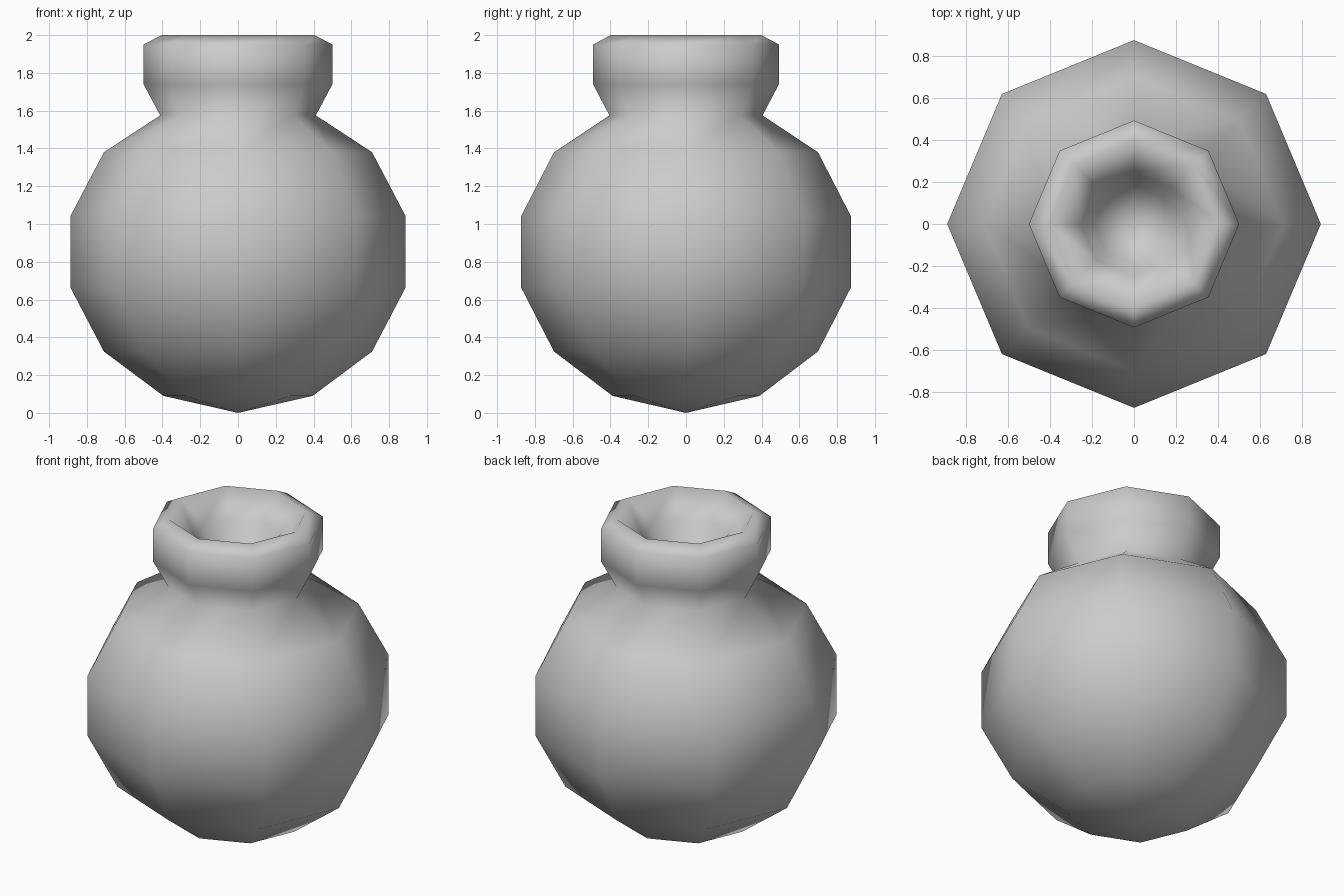
import bpy, bmesh, math

if "Cube" in bpy.data.objects:
    bpy.data.objects.remove(bpy.data.objects["Cube"])

SIDES = 8
Y_SCALE = 0.984  # slightly narrower front to back


def lathe(name, profile):
    """Revolve (radius, z) points; radius 0 makes a single pole vertex."""
    bm = bmesh.new()
    rings = []
    for r, z in profile:
        if r == 0:
            rings.append([bm.verts.new((0, 0, z))] * SIDES)
        else:
            rings.append([bm.verts.new((r * math.cos(i * math.tau / SIDES),
                                        r * math.sin(i * math.tau / SIDES) * Y_SCALE, z))
                          for i in range(SIDES)])
    for a, b in zip(rings, rings[1:]):
        for i in range(SIDES):
            j = (i + 1) % SIDES
            bm.faces.new(list(dict.fromkeys((a[i], a[j], b[j], b[i]))))
    mesh = bpy.data.meshes.new(name)
    bm.to_mesh(mesh)
    bm.free()
    obj = bpy.data.objects.new(name, mesh)
    bpy.context.collection.objects.link(obj)
    bpy.ops.object.select_all(action='DESELECT')
    obj.select_set(True)
    bpy.context.view_layer.objects.active = obj
    bpy.ops.object.shade_smooth_by_angle(angle=math.radians(82))
    return obj


# Round flask body with flared neck, rolled lip and shallow mouth
lathe("round_pot", [
    (0, 0), (0.395, 0.09), (0.71, 0.325), (0.888, 0.665), (0.888, 1.04),
    (0.71, 1.38), (0.412, 1.575),
    (0.5, 1.74), (0.5, 1.95), (0.405, 2.0),
    (0.25, 1.86), (0.19, 1.68), (0, 1.58),
])
